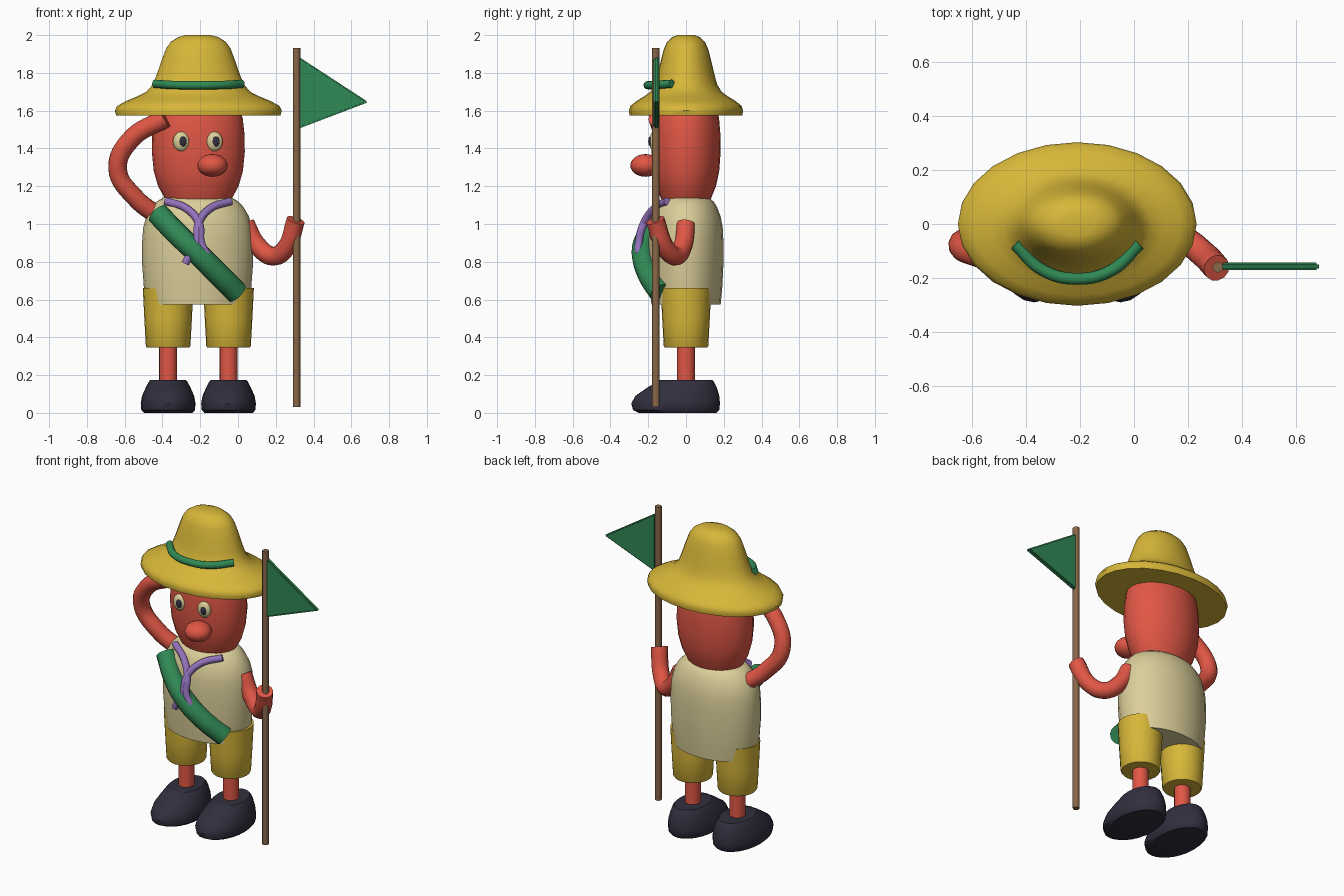
import bpy, bmesh, math

if "Cube" in bpy.data.objects:
    bpy.data.objects.remove(bpy.data.objects["Cube"])


def mat(name, rgb):
    m = bpy.data.materials.new(name)
    m.diffuse_color = (*rgb, 1)
    m.use_nodes = True
    m.node_tree.nodes["Principled BSDF"].inputs["Base Color"].default_value = m.diffuse_color
    return m


YELLOW = mat("straw yellow", (0.68, 0.47, 0.04))
RED = mat("warm red", (0.75, 0.095, 0.06))
GREEN = mat("leaf green", (0.03, 0.25, 0.09))
SAND = mat("sand", (0.71, 0.62, 0.32))
PURPLE = mat("purple", (0.29, 0.17, 0.5))
DARK = mat("dark navy", (0.03, 0.028, 0.048))
BROWN = mat("wood brown", (0.25, 0.135, 0.065))

CX = -0.21      # body centre
HIP = 0.16      # leg offset from the body centre


def finish(ob, material, angle=40):
    ob.data.materials.clear()
    ob.data.materials.append(material)
    bpy.ops.object.select_all(action='DESELECT')
    bpy.context.view_layer.objects.active = ob
    ob.select_set(True)
    bpy.ops.object.shade_smooth_by_angle(angle=math.radians(angle))
    return ob


def from_bmesh(name, bm, material, angle=40):
    bmesh.ops.recalc_face_normals(bm, faces=bm.faces)
    me = bpy.data.meshes.new(name)
    bm.to_mesh(me)
    bm.free()
    ob = bpy.data.objects.new(name, me)
    bpy.context.collection.objects.link(ob)
    return finish(ob, material, angle)


def loft(name, rings, material, x=0.0, n=24, angle=40):
    """Closed stack of ellipses: (z, x radius, y radius, y centre)."""
    bm = bmesh.new()
    loops = []
    for z, rx, ry, yc in rings:
        loops.append([bm.verts.new((x + rx * math.cos(2 * math.pi * i / n),
                                    yc + ry * math.sin(2 * math.pi * i / n), z))
                      for i in range(n)])
    for a, b in zip(loops, loops[1:]):
        for i in range(n):
            j = (i + 1) % n
            bm.faces.new((a[i], a[j], b[j], b[i]))
    bm.faces.new(loops[0])
    bm.faces.new(loops[-1])
    return from_bmesh(name, bm, material, angle)


def oval(name, rings, ratio, material, **kw):
    return loft(name, [(z, r, r * ratio, 0) for z, r in rings], material, **kw)


def tube(name, points, radius, material):
    """Round tube with flat ends along a smooth path."""
    cu = bpy.data.curves.new(name, 'CURVE')
    cu.dimensions = '3D'
    cu.bevel_depth = radius
    cu.bevel_resolution = 4
    cu.use_fill_caps = True
    cu.resolution_u = 8
    sp = cu.splines.new('BEZIER')
    sp.bezier_points.add(len(points) - 1)
    for bp, co in zip(sp.bezier_points, points):
        bp.co = co
        bp.handle_left_type = bp.handle_right_type = 'AUTO'
    ob = bpy.data.objects.new(name, cu)
    bpy.context.collection.objects.link(ob)
    bpy.ops.object.select_all(action='DESELECT')
    bpy.context.view_layer.objects.active = ob
    ob.select_set(True)
    bpy.ops.object.convert(target='MESH')
    return finish(bpy.context.object, material)


def ball(name, loc, size, material):
    bpy.ops.mesh.primitive_uv_sphere_add(segments=20, ring_count=12, location=loc)
    ob = bpy.context.object
    ob.name = name
    ob.scale = size
    return finish(ob, material, 60)


# Head and face
oval("head", [(1.08, 0.15), (1.14, 0.18), (1.2, 0.213), (1.28, 0.236), (1.38, 0.246),
              (1.48, 0.244), (1.56, 0.235), (1.64, 0.205)], 0.745, RED, x=CX)
ball("nose", (-0.135, -0.215, 1.31), (0.08, 0.08, 0.06), RED)
for side, ex in (("left", -0.3), ("right", -0.125)):
    ball(side + "_eye", (ex, -0.167, 1.437), (0.044, 0.028, 0.052), SAND)
    ball(side + "_pupil", (ex + 0.008, -0.188, 1.437), (0.02, 0.012, 0.027), DARK)

# Wide hat with a band across the front
oval("hat", [(1.575, 0.435), (1.6, 0.442), (1.625, 0.43), (1.65, 0.385), (1.675, 0.325),
             (1.7, 0.275), (1.74, 0.24), (1.8, 0.217), (1.87, 0.193), (1.93, 0.17),
             (1.965, 0.145), (1.99, 0.105), (2.0, 0.065)], 0.685, YELLOW, x=CX)
tube("hat_band", [(-0.44, -0.075, 1.742), (-0.34, -0.17, 1.736), (CX, -0.203, 1.735),
                  (-0.08, -0.17, 1.736), (0.02, -0.075, 1.742)], 0.022, GREEN)

# Shirt
oval("shirt", [(0.575, 0.272), (0.66, 0.284), (0.78, 0.293), (0.9, 0.294), (0.98, 0.288),
               (1.04, 0.272), (1.09, 0.243), (1.12, 0.215), (1.14, 0.18)], 0.675, SAND, x=CX - 0.004)

# Legs, shorts and shoes
for side, s in (("left", -1), ("right", 1)):
    lx = CX + s * HIP
    oval(side + "_shorts", [(0.345, 0.112), (0.355, 0.118), (0.5, 0.126), (0.66, 0.134)],
         1.0, YELLOW, x=lx)
    oval(side + "_leg", [(0.14, 0.048), (0.4, 0.048)], 1.0, RED, x=lx, n=16)
    loft(side + "_shoe", [(0.0, 0.128, 0.205, -0.045), (0.015, 0.142, 0.228, -0.052),
                          (0.05, 0.145, 0.235, -0.055), (0.09, 0.138, 0.222, -0.046),
                          (0.135, 0.118, 0.183, -0.02), (0.165, 0.102, 0.15, -0.002),
                          (0.175, 0.093, 0.138, 0.0)], DARK, x=lx)

# Saluting arm and staff-holding arm
tube("saluting_arm", [(-0.42, 0.0, 1.04), (-0.54, -0.04, 1.135), (-0.637, -0.075, 1.29),
                      (-0.565, -0.115, 1.45), (-0.385, -0.15, 1.56)], 0.05, RED)
tube("holding_arm", [(0.04, 0.0, 1.0), (0.1, -0.015, 0.89), (0.185, -0.055, 0.83),
                     (0.255, -0.11, 0.875), (0.306, -0.163, 1.02)], 0.05, RED)

# Rolled sash across the chest
tube("sash", [(-0.425, -0.13, 1.055), (-0.32, -0.2, 0.945), (-0.22, -0.228, 0.85),
              (-0.11, -0.2, 0.74), (-0.005, -0.135, 0.635)], 0.06, GREEN)

# Two crossing neck cords
tube("neck_cord_left", [(-0.38, -0.1, 1.12), (-0.27, -0.17, 1.08), (-0.205, -0.225, 1.0),
                        (-0.195, -0.25, 0.9), (-0.165, -0.25, 0.84)], 0.021, PURPLE)
tube("neck_cord_right", [(-0.04, -0.1, 1.12), (-0.15, -0.17, 1.08), (-0.21, -0.225, 1.0),
                         (-0.22, -0.25, 0.9), (-0.28, -0.245, 0.79)], 0.021, PURPLE)

# Staff and pennant
st = loft("staff", [(0.03, 0.02, 0.02, -0.16), (1.932, 0.02, 0.02, -0.16)], BROWN, x=0.31, n=12)
bm = bmesh.new()
tri = ((0.322, 1.885), (0.322, 1.505), (0.69, 1.645))
face = bm.faces.new([bm.verts.new((x, -0.171, z)) for x, z in tri])
ext = bmesh.ops.extrude_face_region(bm, geom=[face])
bmesh.ops.translate(bm, vec=(0, 0.028, 0),
                    verts=[v for v in ext["geom"] if isinstance(v, bmesh.types.BMVert)])
bmesh.ops.bevel(bm, geom=bm.edges[:], offset=0.007, segments=2, affect='EDGES')
from_bmesh("pennant", bm, GREEN, 35)
